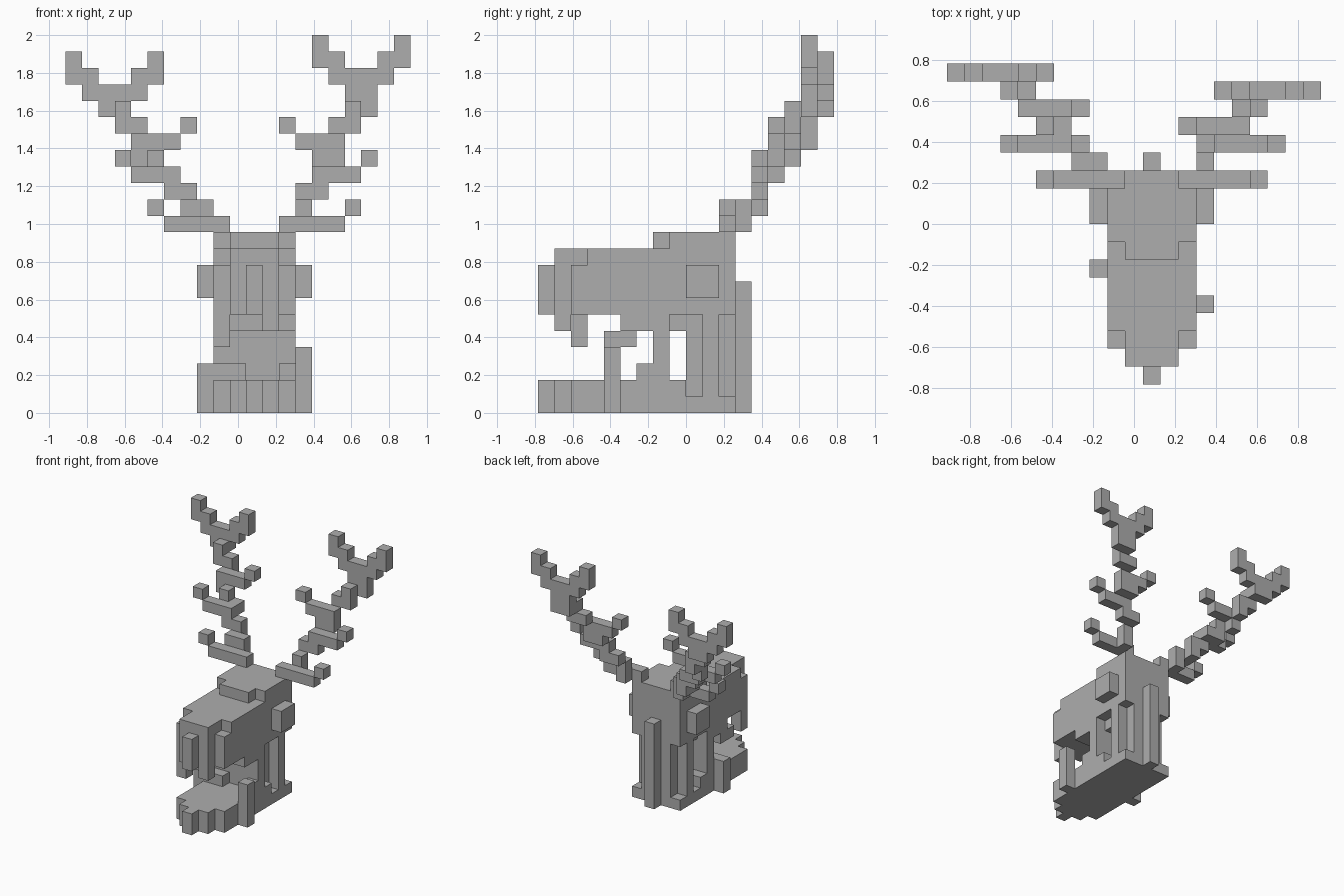
import bpy
import bmesh
from mathutils import Vector

UNIT = 2 / 23                      # edge length of one block
ORIGIN = Vector((-10.5, -9, 0))    # grid corner, in blocks

old_cube = bpy.data.objects.get("Cube")
if old_cube:
    bpy.data.objects.remove(old_cube, do_unlink=True)

grey = bpy.data.materials.new("stone grey")
grey.use_nodes = True
grey.diffuse_color = (0.42, 0.42, 0.42, 1)
shader = next(n for n in grey.node_tree.nodes if n.type == "BSDF_PRINCIPLED")
shader.inputs["Base Color"].default_value = grey.diffuse_color
shader.inputs["Roughness"].default_value = 0.9


def block(x, y, z):
    """All grid cells inside the given (start, end) ranges."""
    return {(i, j, k) for i in range(*x) for j in range(*y) for k in range(*z)}


def build(name, *blocks):
    """Turn a union of blocks into one mesh that keeps only its outer faces."""
    cells = set().union(*blocks)
    bm = bmesh.new()
    for cell in cells:
        for axis in range(3):
            for side in (0, 1):
                step = [0, 0, 0]
                step[axis] = 2 * side - 1
                if tuple(c + s for c, s in zip(cell, step)) in cells:
                    continue
                u, v = Vector(), Vector()
                u[(axis + 1) % 3] = 1
                v[(axis + 2) % 3] = 1
                base = Vector(cell) + ORIGIN
                base[axis] += side
                corners = [base, base + u, base + u + v, base + v]
                if not side:
                    corners.reverse()
                bm.faces.new([bm.verts.new(c * UNIT) for c in corners])
    bmesh.ops.remove_doubles(bm, verts=bm.verts, dist=UNIT / 100)
    bmesh.ops.dissolve_limit(bm, angle_limit=0.01, verts=bm.verts, edges=bm.edges)
    mesh = bpy.data.meshes.new(name)
    bm.to_mesh(mesh)
    bm.free()
    mesh.materials.append(grey)
    obj = bpy.data.objects.new(name, mesh)
    bpy.context.collection.objects.link(obj)
    return obj


FULL, INNER, MIDDLE = (9, 14), (10, 13), (11, 12)

# Skull with stepped snout and raised crown
build("skull",
      block(FULL, (3, 12), (6, 10)),
      block(FULL, (2, 3), (6, 9)),
      block(INNER, (1, 3), (6, 10)),
      block(MIDDLE, (0, 1), (6, 9)),
      block(FULL, (8, 12), (10, 11)),
      block(INNER, (7, 8), (10, 11)))

# Upper teeth of uneven length
build("long_tooth", block((9, 10), (2, 3), (4, 6)))
build("short_tooth", block((12, 13), (1, 2), (5, 6)))

# Palate under the skull
build("palate",
      block(FULL, (5, 8), (5, 6)),
      block(INNER, (8, 9), (5, 6)),
      block((9, 10), (4, 6), (4, 5)))

# Lower jaw with stepped chin, side tusk and side stub
build("jaw",
      block(FULL, (2, 12), (0, 1)),
      block(FULL, (2, 9), (1, 2)),
      block(INNER, (1, 2), (0, 2)),
      block(MIDDLE, (0, 1), (0, 2)))
build("jaw_tusk", block((14, 15), (4, 5), (0, 4)))
build("jaw_stub", block((8, 9), (6, 7), (0, 3)))
build("tongue_root",
      block((9, 11), (6, 7), (2, 3)),
      block((13, 14), (6, 7), (2, 3)),
      block(FULL, (7, 8), (2, 5)))

# Neck core with a flush post on each side, and the spine behind
build("neck",
      block(INNER, (9, 12), (1, 6)),
      block(FULL, (10, 11), (1, 6)))
build("spine", block(MIDDLE, (12, 13), (0, 8)))

# Ears
for side, x in (("right", 8), ("left", 14)):
    build(side + "_ear", block((x, x + 1), (9, 11), (7, 9)))


def antler(name, layers):
    """Each layer is a depth and its (x start, x end, z start, height) bars."""
    build(name, *[block((a, b), (y, y + 1), (z, z + h))
                  for y, bars in layers.items() for a, b, z, h in bars])


def crown_fork(left, z):
    """Symmetric fork that ends each antler: stem, two arms, two tips."""
    return [(left + 2, left + 4, z, 2),
            (left + 1, left + 2, z + 1, 2), (left + 4, left + 5, z + 1, 2),
            (left, left + 1, z + 2, 2), (left + 5, left + 6, z + 2, 2)]


antler("left_antler", {
    11: [(13, 17, 11, 1), (17, 18, 12, 1)],
    12: [(14, 15, 11, 2)],
    13: [(14, 16, 13, 1), (15, 18, 14, 1), (18, 19, 15, 1)],
    14: [(15, 17, 15, 1), (14, 17, 16, 1), (13, 14, 17, 1)],
    15: [(16, 18, 17, 1), (17, 18, 18, 1)],
    16: crown_fork(15, 19) + [(17, 19, 18, 1)],
})

antler("right_antler", {
    11: [(6, 10, 11, 1), (5, 6, 12, 1)],
    12: [(8, 9, 11, 1), (7, 9, 12, 1)],
    13: [(7, 8, 12, 1), (6, 8, 13, 1), (4, 7, 14, 1), (3, 4, 15, 1)],
    14: [(5, 7, 14, 1), (5, 6, 15, 1)],
    15: [(4, 5, 15, 1), (4, 7, 16, 1), (7, 8, 17, 1)],
    16: [(4, 5, 16, 1), (3, 5, 17, 1), (3, 4, 18, 1)],
    17: crown_fork(0, 18),
})
